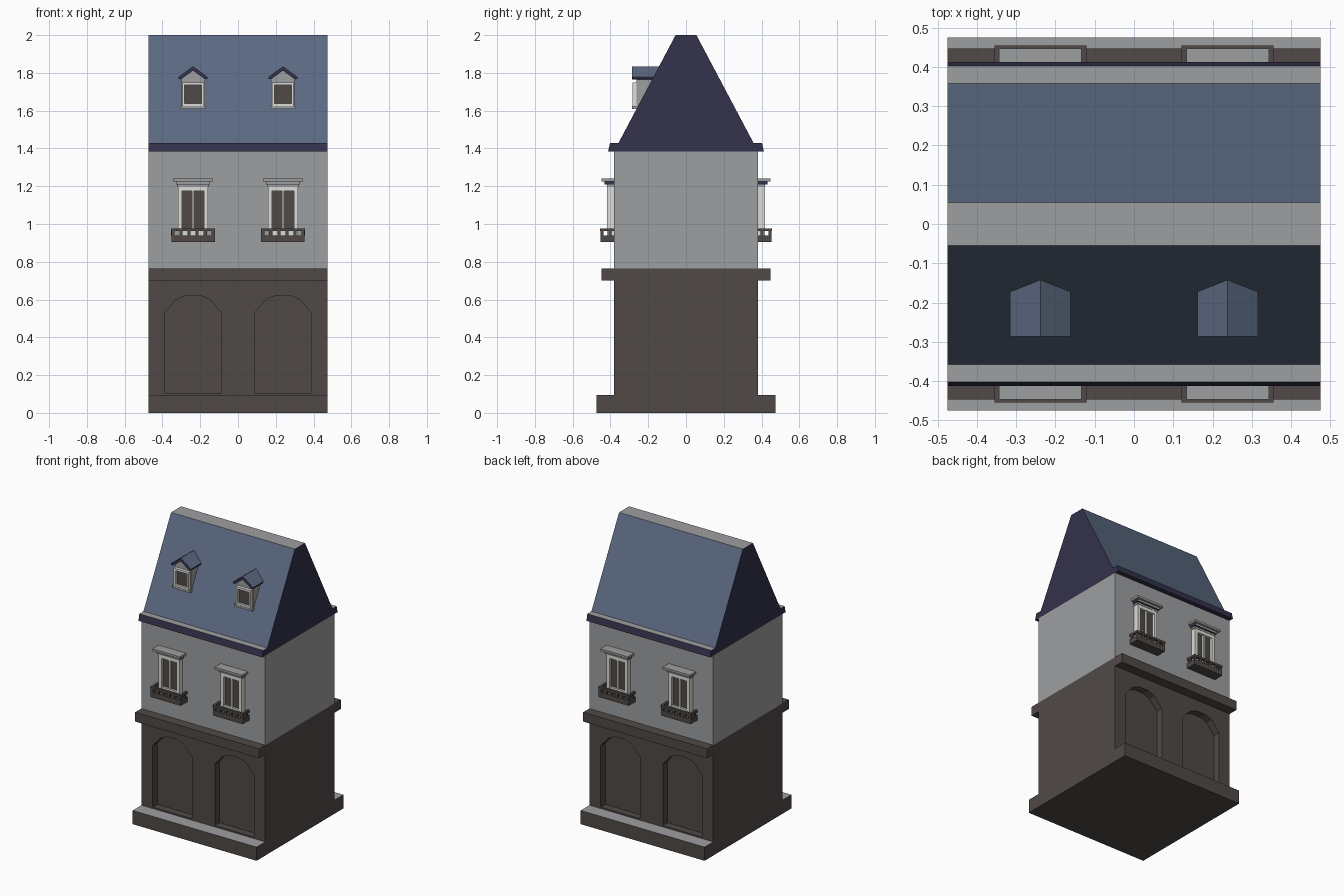
import bpy, bmesh
from mathutils import Vector

if "Cube" in bpy.data.objects:
    bpy.data.objects.remove(bpy.data.objects["Cube"])


def material(name, srgb):
    m = bpy.data.materials.new(name)
    lin = [((c / 255 + 0.055) / 1.055) ** 2.4 for c in srgb]
    m.diffuse_color = (*lin, 1)
    m.use_nodes = True
    m.node_tree.nodes["Principled BSDF"].inputs["Base Color"].default_value = m.diffuse_color
    return m


STONE = material("grey stone", (158, 159, 161))
BROWN = material("dark brown", (80, 74, 71))
SLATE = material("blue slate", (91, 104, 128))
NAVY = material("dark navy trim", (51, 50, 75))
WHITE = material("white frame", (222, 222, 216))


def prism(name, pts, axis, a, b, mats, rule=None):
    """Extrude a 2D profile (y,z along x, or x,z along y) from a to b."""
    def place(p, t):
        return (t, p[0], p[1]) if axis == 'x' else (p[0], t, p[1])
    bm = bmesh.new()
    lo = [bm.verts.new(place(p, a)) for p in pts]
    hi = [bm.verts.new(place(p, b)) for p in pts]
    bm.faces.new(lo)
    bm.faces.new(hi)
    n = len(pts)
    for i in range(n):
        j = (i + 1) % n
        bm.faces.new((lo[i], lo[j], hi[j], hi[i]))
    bmesh.ops.recalc_face_normals(bm, faces=bm.faces)
    bm.normal_update()
    if rule:
        for f in bm.faces:
            f.material_index = rule(f.normal)
    me = bpy.data.meshes.new(name)
    bm.to_mesh(me)
    bm.free()
    for m in mats:
        me.materials.append(m)
    ob = bpy.data.objects.new(name, me)
    bpy.context.collection.objects.link(ob)
    return ob


def box(name, x0, x1, y0, y1, z0, z1, mats, rule=None):
    return prism(name, [(y0, z0), (y1, z0), (y1, z1), (y0, z1)], 'x', x0, x1, mats, rule)


def top_is_second(n):
    return 1 if n.z > 0.9 else 0


W = 0.475

# main storeys
box("plinth", -W, W, -W, W, 0, 0.095, [BROWN, STONE], top_is_second)
ground = box("ground_floor", -W, W, -0.38, 0.38, 0.095, 0.70, [BROWN])
box("cornice", -W, W, -0.447, 0.447, 0.70, 0.765, [BROWN])
box("upper_storey", -W, W, -0.38, 0.38, 0.765, 1.385, [STONE])

# eaves band and roof: slate slopes, navy gables, stone ridge
prism("eaves_band", [(-0.412, 1.385), (0.412, 1.385), (0.402, 1.43), (-0.402, 1.43)],
      'x', -W, W, [NAVY, STONE], top_is_second)
prism("roof", [(-0.357, 1.43), (0.357, 1.43), (0.055, 2.0), (-0.055, 2.0)], 'x', -W, W,
      [NAVY, SLATE, STONE], lambda n: 2 if n.z > 0.9 else 1 if n.z > 0.2 else 0)


# blind arches cut into the ground floor
def cut_arch(cx, s):
    pts = [(-0.15, 0.105), (0.15, 0.105), (0.15, 0.53), (0.09, 0.60),
           (0.035, 0.622), (-0.035, 0.622), (-0.09, 0.60), (-0.15, 0.53)]
    cutter = prism("arch_cutter", [(cx + x, z) for x, z in pts], 'y',
                   s * 0.33, s * 0.5, [BROWN])
    cutter.hide_render = True
    mod = ground.modifiers.new("arch", 'BOOLEAN')
    mod.operation = 'DIFFERENCE'
    mod.solver = 'EXACT'
    mod.object = cutter
    bpy.context.view_layer.objects.active = ground
    bpy.ops.object.modifier_apply(modifier=mod.name)
    bpy.data.objects.remove(cutter)


# tall window with lintel and balcony
def window(cx, s):
    def b(name, x0, x1, y0, y1, z0, z1, *mats, rule=None):
        ys = sorted((s * y0, s * y1))
        box(name, cx + x0, cx + x1, ys[0], ys[1], z0, z1, mats, rule)
    b("window_glass", -0.07, 0.07, 0.37, 0.398, 0.94, 1.19, BROWN)
    for side in (-1, 1):
        xs = sorted((side * 0.058, side * 0.08))
        b("window_jamb", xs[0], xs[1], 0.37, 0.417, 0.94, 1.197, WHITE)
    b("window_mullion", -0.006, 0.006, 0.37, 0.412, 0.94, 1.18, WHITE)
    b("window_head", -0.058, 0.058, 0.37, 0.417, 1.175, 1.197, WHITE)
    b("window_foot", -0.058, 0.058, 0.37, 0.412, 0.94, 0.975, WHITE)
    b("lintel_neck", -0.085, 0.085, 0.37, 0.419, 1.197, 1.21, STONE)
    b("lintel_moulding", -0.09, 0.09, 0.37, 0.432, 1.21, 1.225, STONE, NAVY,
      rule=lambda n: 1 if abs(n.x) > 0.9 or n.z < -0.9 else 0)
    b("lintel", -0.105, 0.105, 0.37, 0.447, 1.225, 1.24, STONE)
    # balcony
    b("balcony_base", -0.115, 0.115, 0.37, 0.452, 0.905, 0.94, BROWN)
    b("balcony_rail", -0.117, 0.117, 0.437, 0.454, 0.962, 0.977, BROWN)
    for i in range(6):
        x = -0.106 + i * 0.0424
        b("baluster", x - 0.009, x + 0.009, 0.438, 0.452, 0.94, 0.962, BROWN)
    for side in (-1, 1):
        xs = sorted((side * 0.102, side * 0.117))
        b("balcony_side_rail", xs[0], xs[1], 0.37, 0.437, 0.962, 0.977, BROWN)
        b("side_baluster", xs[0], xs[1], 0.395, 0.41, 0.94, 0.962, BROWN)


# roof dormer on the front slope
def dormer(cx):
    def at(pts):
        return [(cx + x, z) for x, z in pts]
    prism("dormer_body", at([(-0.062, 1.61), (0.062, 1.61), (0.062, 1.77), (0, 1.82), (-0.062, 1.77)]),
          'y', -0.262, -0.12, [STONE])
    prism("dormer_roof", at([(-0.077, 1.768), (-0.063, 1.766), (0, 1.812), (0.063, 1.766),
                             (0.077, 1.768), (0.077, 1.778), (0, 1.835), (-0.077, 1.778)]),
          'y', -0.286, -0.12, [NAVY, SLATE], lambda n: 1 if n.z > 0.3 else 0)
    box("dormer_sill", cx - 0.068, cx + 0.068, -0.285, -0.25, 1.61, 1.625, [STONE])
    box("dormer_glass", cx - 0.05, cx + 0.05, -0.268, -0.25, 1.625, 1.74, [BROWN])
    for side in (-1, 1):
        xs = sorted((cx + side * 0.044, cx + side * 0.057))
        box("dormer_jamb", xs[0], xs[1], -0.283, -0.25, 1.625, 1.75, [WHITE])
    box("dormer_head", cx - 0.044, cx + 0.044, -0.283, -0.25, 1.735, 1.75, [WHITE])
    box("dormer_foot", cx - 0.044, cx + 0.044, -0.283, -0.25, 1.625, 1.638, [WHITE])


for cx in (-0.238, 0.238):
    dormer(cx)
    for s in (-1, 1):
        cut_arch(cx, s)
        window(cx, s)
